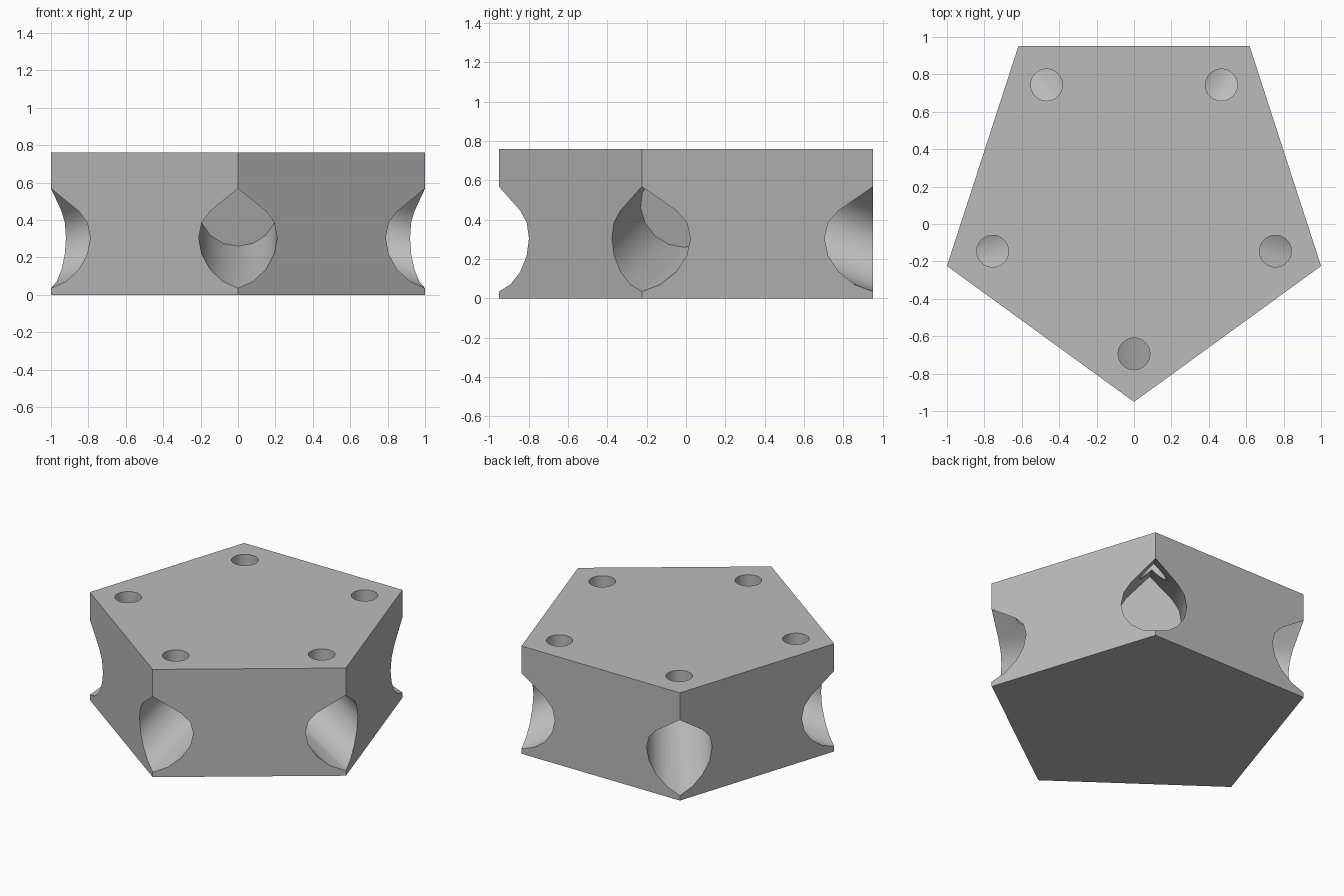
import bpy, bmesh
from math import cos, sin, tan, pi, radians, sqrt
from mathutils import Vector, Matrix

old = bpy.data.objects.get("Cube")
if old:
    bpy.data.objects.remove(old, do_unlink=True)

R = 2 / (2 * cos(radians(18)))      # pentagon circumradius
HEIGHT = 0.76
CENTRE = Vector((0, R - 0.951, 0))
TILT = radians(18)                  # upward slope of the leg sockets
SOCKET_R = 0.21
MOUTH_Z = 0.256                     # socket axis height at the corner
CAP_DIST = 0.425                    # closed end, distance from the centre
SCREW_DIST, SCREW_R = 0.795, 0.085

grey = bpy.data.materials.new("light_grey")
grey.use_nodes = True
colour = (0.5, 0.5, 0.5, 1)
grey.diffuse_color = colour
grey.node_tree.nodes["Principled BSDF"].inputs["Base Color"].default_value = colour


def prism(name, ring, offset):
    """Extrude a closed ring of points along an offset."""
    bm = bmesh.new()
    face = bm.faces.new([bm.verts.new(p) for p in ring])
    top = bmesh.ops.extrude_face_region(bm, geom=[face])["geom"]
    bmesh.ops.translate(bm, vec=offset, verts=[v for v in top if isinstance(v, bmesh.types.BMVert)])
    bmesh.ops.recalc_face_normals(bm, faces=bm.faces)
    mesh = bpy.data.meshes.new(name)
    bm.to_mesh(mesh)
    bm.free()
    mesh.materials.append(grey)
    obj = bpy.data.objects.new(name, mesh)
    bpy.context.collection.objects.link(obj)
    return obj


def corner_angle(i):
    return -pi / 2 + i * 2 * pi / 5


# Pentagonal block with one corner at the front
body = prism("pentagon_block",
             [CENTRE + Vector((R * cos(corner_angle(i)), R * sin(corner_angle(i)), 0)) for i in range(5)],
             Vector((0, 0, HEIGHT)))

# Teardrop section: a round with a right-angled peak
section = [(SOCKET_R * cos(a), SOCKET_R * sin(a))
           for a in [radians(135 + 22.5 * k) for k in range(13)]]
section.append((0, SOCKET_R * sqrt(2)))

# Sloping leg socket and screw hole at each corner
inward = Vector((-cos(TILT), 0, sin(TILT)))
up = Vector((sin(TILT), 0, cos(TILT)))
side = Vector((0, 1, 0))
cap = Vector((CAP_DIST, 0, MOUTH_Z + (R - CAP_DIST) * tan(TILT)))
screw_base = Vector((SCREW_DIST, 0, MOUTH_Z + (R - SCREW_DIST) * tan(TILT)))
cutters = []
for i in range(5):
    place = Matrix.Translation(CENTRE) @ Matrix.Rotation(corner_angle(i), 4, 'Z')
    socket = prism("socket_cutter", [cap + side * u + up * v for u, v in section], -inward)
    screw = prism("screw_cutter",
                  [screw_base + Vector((SCREW_R * cos(k * pi / 16), SCREW_R * sin(k * pi / 16), 0))
                   for k in range(32)], Vector((0, 0, 0.6)))
    for cutter in (socket, screw):
        cutter.data.transform(place)
        cutter.hide_render = True
        cutters.append(cutter)
        cut = body.modifiers.new("cut", 'BOOLEAN')
        cut.operation = 'DIFFERENCE'
        cut.solver = 'EXACT'
        cut.object = cutter

# Apply the cuts, then drop the cutters
bpy.context.view_layer.update()
graph = bpy.context.evaluated_depsgraph_get()
result = bpy.data.meshes.new_from_object(body.evaluated_get(graph))
body.modifiers.clear()
body.data = result
for cutter in cutters:
    bpy.data.objects.remove(cutter, do_unlink=True)

bpy.ops.object.select_all(action='DESELECT')
body.select_set(True)
bpy.context.view_layer.objects.active = body
bpy.ops.object.shade_smooth_by_angle(angle=radians(30))
